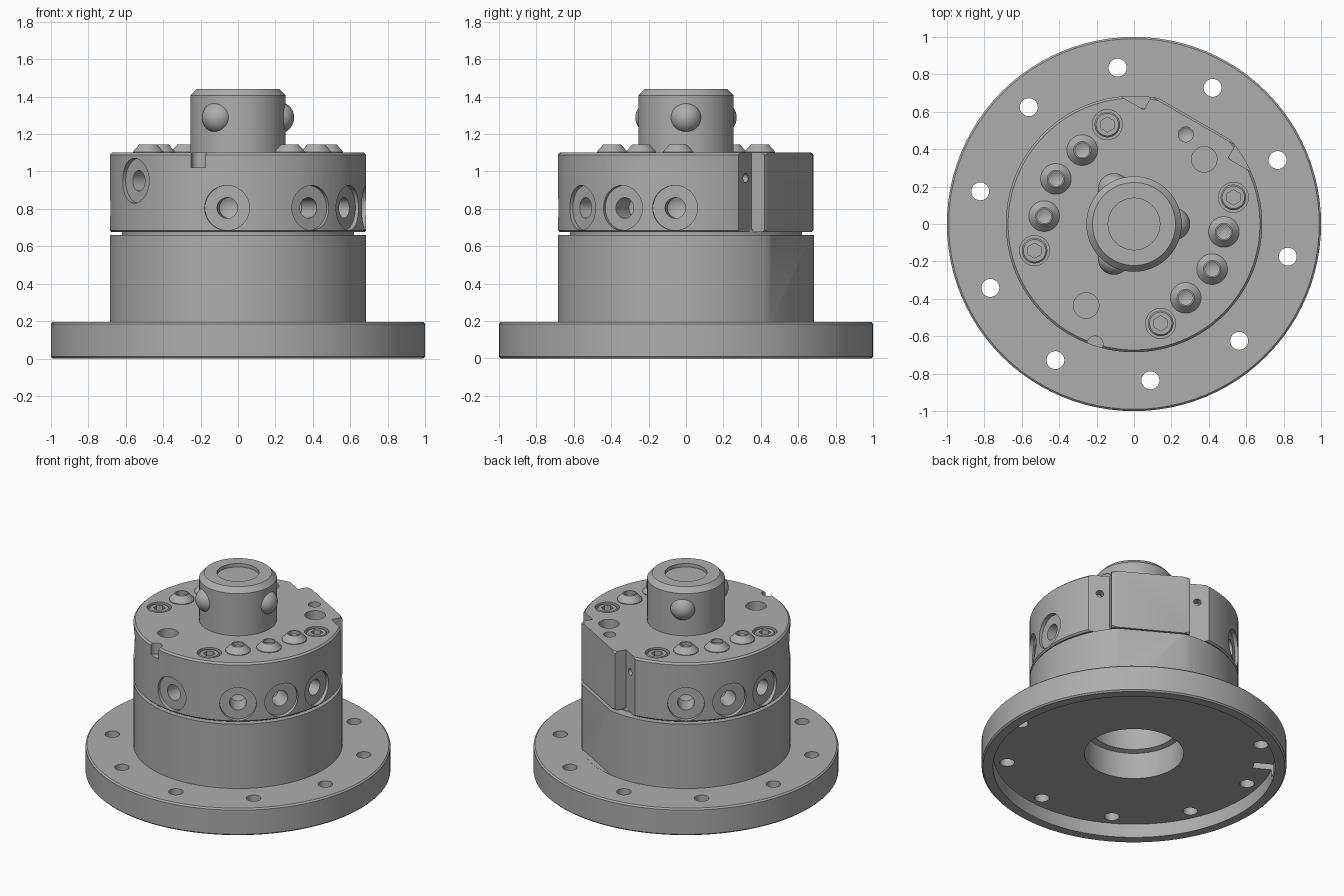
import bpy, bmesh
from math import radians, pi
from mathutils import Matrix, Vector

old = bpy.data.objects.get("Cube")
if old:
    bpy.data.objects.remove(old, do_unlink=True)

GREY = (0.42, 0.42, 0.42, 1)
metal = bpy.data.materials.new("machined grey metal")
metal.use_nodes = True
metal.diffuse_color = GREY
metal.node_tree.nodes["Principled BSDF"].inputs["Base Color"].default_value = GREY


def add_lathe(bm, profile, matrix=Matrix(), steps=48):
    """Revolve (radius, height) points around local z."""
    part = bmesh.new()
    verts = [part.verts.new((r, 0, z)) for r, z in profile]
    edges = [part.edges.new(pair) for pair in zip(verts, verts[1:])]
    bmesh.ops.spin(part, geom=verts + edges, cent=(0, 0, 0), axis=(0, 0, 1),
                   angle=2 * pi, steps=steps, use_duplicate=False)
    add_part(bm, part, matrix)


def add_prism(bm, outline, low, high, matrix=Matrix()):
    """Extrude a flat outline between two heights."""
    part = bmesh.new()
    face = part.faces.new([part.verts.new((x, y, low)) for x, y in outline])
    out = bmesh.ops.extrude_face_region(part, geom=[face])["geom"]
    bmesh.ops.translate(part, vec=(0, 0, high - low),
                        verts=[g for g in out if isinstance(g, bmesh.types.BMVert)])
    add_part(bm, part, matrix)


def add_part(bm, part, matrix):
    bmesh.ops.remove_doubles(part, verts=part.verts, dist=1e-5)
    bmesh.ops.recalc_face_normals(part, faces=part.faces)
    part.transform(matrix)
    mesh = bpy.data.meshes.new("part")
    part.to_mesh(mesh)
    part.free()
    bm.from_mesh(mesh)
    bpy.data.meshes.remove(mesh)


def make(name, bm):
    mesh = bpy.data.meshes.new(name)
    bm.to_mesh(mesh)
    bm.free()
    mesh.materials.append(metal)
    obj = bpy.data.objects.new(name, mesh)
    bpy.context.collection.objects.link(obj)
    return obj


def activate(obj):
    bpy.ops.object.select_all(action='DESELECT')
    obj.select_set(True)
    bpy.context.view_layer.objects.active = obj


def carve(obj, bm):
    cutter = make("cutter", bm)
    cutter.hide_render = True
    mod = obj.modifiers.new("cut", 'BOOLEAN')
    mod.object, mod.operation, mod.solver = cutter, 'DIFFERENCE', 'EXACT'
    activate(obj)
    bpy.ops.object.modifier_apply(modifier=mod.name)
    bpy.data.objects.remove(cutter, do_unlink=True)


def smooth(obj):
    activate(obj)
    bpy.ops.object.shade_smooth_by_angle(angle=radians(25))


def polar(deg, r, z):
    """Upright frame at a polar position, local x pointing outward."""
    return Matrix.Rotation(radians(deg), 4, 'Z') @ Matrix.Translation((r, 0, z))


def outward(deg, r, z, side=0):
    """Frame whose local z points radially outward."""
    return polar(deg, r, z) @ Matrix.Translation((0, side, 0)) @ Matrix.Rotation(pi / 2, 4, 'Y')


FLAT = 60                                  # direction of the flat face
TOP = 1.1                                  # top of the head
PORTS = [a + b for a in (-55, 125) for b in (0, 25, 50)]
BOLTS = [15, 105, 195, 285]

# Flange with recessed underside, bore and lower drum
bm = bmesh.new()
add_lathe(bm, [(0, .6), (.29, .6), (.29, .3), (.325, .29), (.325, .1), (.925, .1),
               (.925, 0), (.99, 0), (1, .01), (1, .185), (.99, .195), (.685, .195),
               (.685, .66), (.62, .66), (.62, .69), (0, .69)], steps=96)
base = make("flange_and_drum", bm)
cut = bmesh.new()
for i in range(10):
    add_lathe(cut, [(0, -.1), (.048, -.1), (.048, .3), (0, .3)], polar(FLAT + 36 * i, .84, 0), 32)
add_prism(cut, [(.648, -.5), (.648, .5), (.8, .5), (.8, -.5)], .196, .8, polar(FLAT, 0, 0))
add_prism(cut, [(.8, -.035), (.8, .035), (.96, .035), (.96, -.035)], .04, .16, polar(151, 0, 0))
carve(base, cut)
smooth(base)

# Head: stepped flat, side ports, bolt pockets and top holes
bm = bmesh.new()
add_lathe(bm, [(0, .675), (.675, .675), (.685, .685), (.685, 1.088), (.673, TOP), (0, TOP)], steps=96)
head = make("head", bm)
cut = bmesh.new()
add_prism(cut, [(.555, -.6), (.555, -.26), (.637, -.26), (.637, .26), (.555, .26),
                (.555, .6), (.9, .6), (.9, -.6)], .5, 1.3, polar(FLAT, 0, 0))
port = [(0, -.2), (.055, -.17), (.055, -.03), (.12, -.03), (.12, .1), (0, .1)]
for deg, z in [(p, .805) for p in PORTS] + [(-95, .805), (-144, .95)]:
    add_lathe(cut, port, outward(deg, .685, z), 40)
for deg in BOLTS:
    add_lathe(cut, [(0, -.06), (.08, -.06), (.08, .1), (0, .1)], polar(deg, .55, TOP), 40)
for deg, r, size, depth in [(42.6, .51, .068, .1), (239.6, .505, .068, .1), (252, .674, .042, .08)]:
    add_lathe(cut, [(0, -depth), (size, -depth), (size, .1), (0, .1)], polar(deg, r, TOP), 40)
carve(head, cut)
cut = bmesh.new()
for side in (-.325, .325):
    add_lathe(cut, [(0, -.07), (.025, -.06), (.025, .05), (0, .05)],
              outward(FLAT, .555, .965, side), 24)
add_lathe(cut, [(0, -.12), (.04, -.09), (.04, .1), (0, .1)], polar(FLAT, .553, TOP), 32)
carve(head, cut)
smooth(head)

# Socket-head bolts in their pockets
for i, deg in enumerate(BOLTS):
    bm = bmesh.new()
    add_lathe(bm, [(0, -.07), (.068, -.07), (.068, -.012), (.06, -.004), (0, -.004)], polar(deg, .55, TOP), 40)
    bolt = make(f"socket_bolt_{i + 1}", bm)
    cut = bmesh.new()
    hexagon = [(Matrix.Rotation(pi / 3 * k, 2) @ Vector((0, .04))) for k in range(6)]
    add_prism(cut, hexagon, -.04, .1, Matrix.Translation(polar(deg, .55, TOP).translation))
    carve(bolt, cut)
    smooth(bolt)

# Conical plugs with dimpled centres
for i, deg in enumerate(PORTS):
    bm = bmesh.new()
    add_lathe(bm, [(0, -.02), (.082, -.02), (.082, .005), (.046, .045), (.038, .045),
                   (.038, .02), (0, 0)], polar(deg, .482, TOP), 40)
    smooth(make(f"cone_plug_{i + 1}", bm))

# Central post with dished top
bm = bmesh.new()
add_lathe(bm, [(0, 1.05), (.255, 1.05), (.255, 1.405), (.222, 1.44), (.138, 1.44),
               (.138, 1.415), (0, 1.415)], steps=80)
smooth(make("post", bm))

# Locking balls around the post
for i in range(3):
    bm = bmesh.new()
    bmesh.ops.create_uvsphere(bm, u_segments=40, v_segments=24, radius=.085,
                              matrix=polar(120 * i, .215, 1.288))
    smooth(make(f"locking_ball_{i + 1}", bm))
